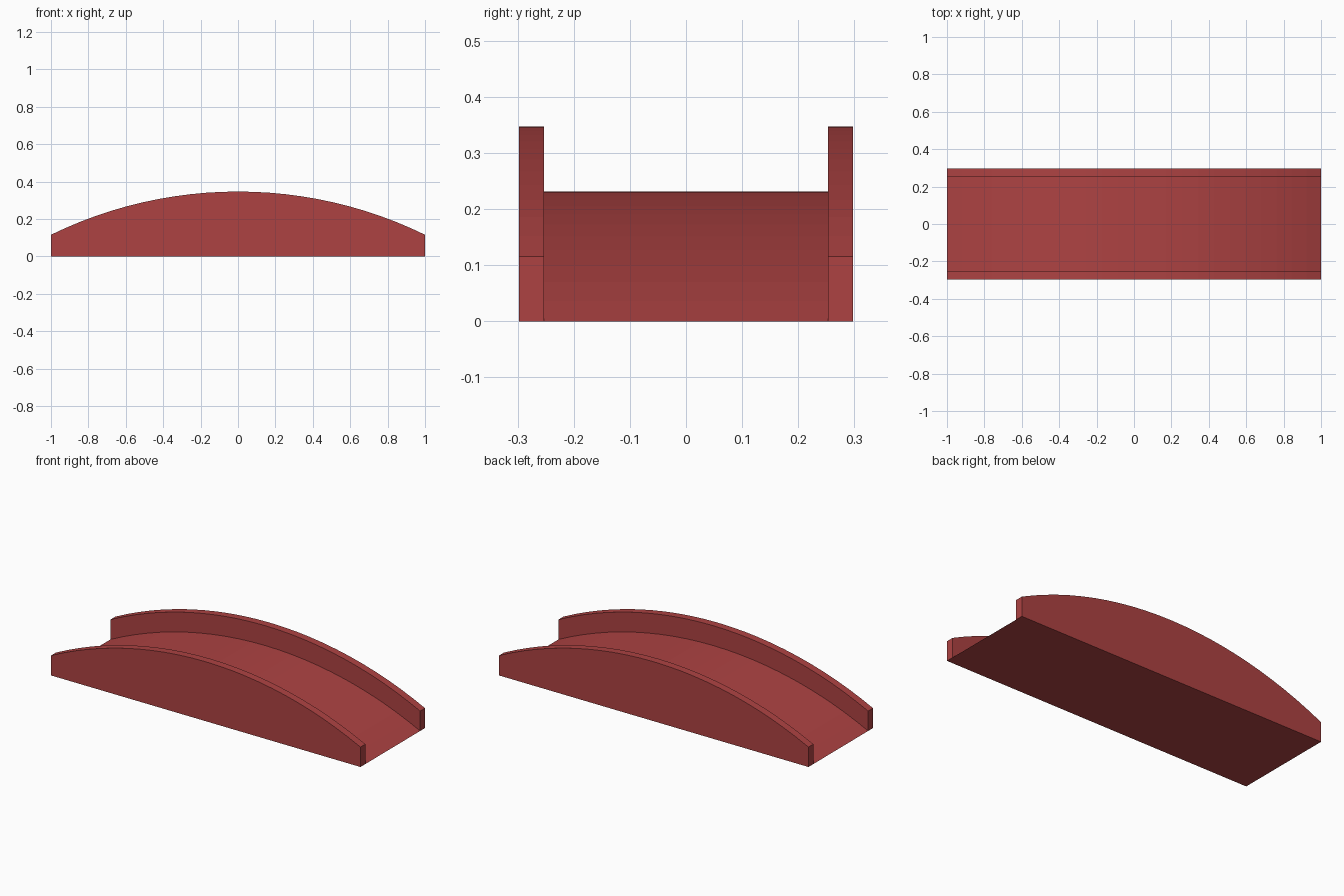
import bpy, bmesh, math

cube = bpy.data.objects.get("Cube")
if cube:
    bpy.data.objects.remove(cube, do_unlink=True)

HALF_LEN, HALF_W, INNER_W = 1.0, 0.298, 0.253
RISE, RAIL = 0.231, 0.116      # deck arch height, rail height above deck
SEGMENTS = 24
RADIUS = (HALF_LEN ** 2 + RISE ** 2) / (2 * RISE)
HALF_ANGLE = math.asin(HALF_LEN / RADIUS)

# Brick red material
red = bpy.data.materials.new("brick_red")
red.use_nodes = True
color = (0.42, 0.055, 0.055, 1)
red.diffuse_color = color
red.node_tree.nodes["Principled BSDF"].inputs["Base Color"].default_value = color


def section(bm, angle):
    """Channel-shaped cross-section of the bridge at one point of the arc."""
    x = RADIUS * math.sin(angle)
    deck = max(0.0, RISE - RADIUS * (1 - math.cos(angle)))
    top = deck + RAIL
    half = [(INNER_W, 0), (HALF_W, 0), (HALF_W, top), (INNER_W, top), (INNER_W, deck)]
    loop = half + [(-y, z) for y, z in reversed(half)]
    return [bm.verts.new((x, y, z)) for y, z in loop]


# Arched deck with a rail along each side, swept along the arc
bm = bmesh.new()
rings = [section(bm, HALF_ANGLE * (2 * i / SEGMENTS - 1)) for i in range(SEGMENTS + 1)]
for a, b in zip(rings, rings[1:]):
    for i in range(len(a)):
        j = (i + 1) % len(a)
        bm.faces.new((a[i], a[j], b[j], b[i]))

# Rail end caps; the deck tapers to the ground between them
for ring in (rings[0], rings[-1]):
    bm.faces.new(ring[1:5])
    bm.faces.new(ring[5:9])
bmesh.ops.remove_doubles(bm, verts=bm.verts, dist=0.0005)
bmesh.ops.recalc_face_normals(bm, faces=bm.faces)

mesh = bpy.data.meshes.new("arched_bridge")
bm.to_mesh(mesh)
bm.free()
mesh.materials.append(red)
bpy.context.collection.objects.link(bpy.data.objects.new("arched_bridge", mesh))
